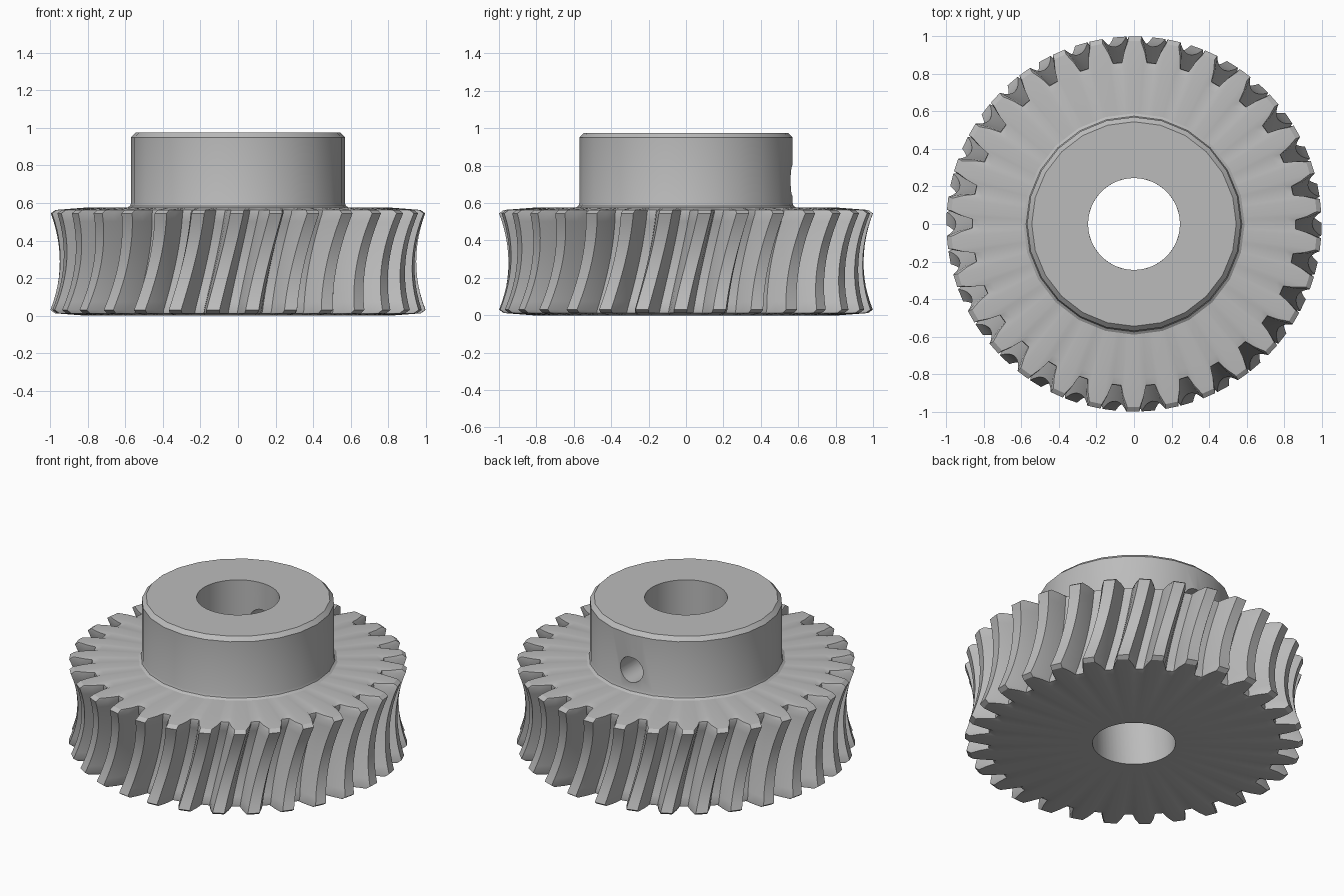
import bpy, bmesh
from math import sin, cos, pi, radians

if "Cube" in bpy.data.objects:
    bpy.data.objects.remove(bpy.data.objects["Cube"])

TEETH, HEIGHT, BORE = 30, 0.575, 0.245
PITCH = 2 * pi / TEETH
TWIST = radians(8)

steel = bpy.data.materials.new("steel grey")
steel.use_nodes = True
steel.diffuse_color = (0.5, 0.5, 0.5, 1)
steel.node_tree.nodes["Principled BSDF"].inputs["Base Color"].default_value = (0.5, 0.5, 0.5, 1)


def loft(name, rings):
    """Join rings of equal point count into a closed tube of revolution."""
    bm = bmesh.new()
    rows = [[bm.verts.new(p) for p in ring] for ring in rings]
    n = len(rows[0])
    for a, b in zip(rows, rows[1:] + rows[:1]):
        for i in range(n):
            j = (i + 1) % n
            bm.faces.new((a[i], a[j], b[j], b[i]))
    bmesh.ops.recalc_face_normals(bm, faces=bm.faces)
    mesh = bpy.data.meshes.new(name)
    bm.to_mesh(mesh)
    bm.free()
    mesh.materials.append(steel)
    obj = bpy.data.objects.new(name, mesh)
    bpy.context.collection.objects.link(obj)
    return obj


def smooth(obj, angle=30):
    bpy.ops.object.select_all(action='DESELECT')
    obj.select_set(True)
    bpy.context.view_layer.objects.active = obj
    bpy.ops.object.shade_smooth_by_angle(angle=radians(angle))


def tooth_ring(z, root, tip):
    """Outline of all teeth at one height, turned along the helix."""
    u = 2 * z / HEIGHT - 1
    turn = TWIST * (0.5 * (0.8 * u + 0.2 * sin(pi * u / 2)) - 0.5)
    mid = (root + tip) / 2
    shape = [(-4.4, root), (-3.4, mid), (-2.0, tip), (2.0, tip), (3.4, mid), (4.4, root)]
    ring = []
    for k in range(TEETH):
        for deg, r in shape:
            a = pi / 2 + k * PITCH + turn + radians(deg)
            ring.append((r * cos(a), r * sin(a), z))
    return ring


def plain_ring(z, r):
    """Circle with points in step with the tooth outline."""
    return [(r * x / (x * x + y * y) ** 0.5, r * y / (x * x + y * y) ** 0.5, z)
            for x, y, _ in tooth_ring(z, 1, 1)]


# Toothed wheel with a hollowed throat and bevelled rims
LOW, STEPS = 0.03, 12
wheel = [plain_ring(0, BORE), plain_ring(0, 0.82), tooth_ring(0.012, 0.862, 0.975)]
for s in range(STEPS + 1):
    u = 2 * s / STEPS - 1
    z = LOW + (HEIGHT - 2 * LOW) * s / STEPS
    wheel.append(tooth_ring(z, 0.825 + 0.04 * u * u, 0.95 + 0.05 * u * u))
wheel += [tooth_ring(HEIGHT - 0.012, 0.862, 0.975),
          plain_ring(HEIGHT, 0.82), plain_ring(HEIGHT, BORE)]
smooth(loft("toothed_wheel", wheel))

# Hub with a faceted outside, round bore, base fillet and top chamfer
SIDES = 24


def hub_ring(r, z, faceted=True):
    ring = []
    for i in range(2 * SIDES):
        a = pi * i / SIDES
        q = r * cos(pi / SIDES) if faceted and i % 2 else r
        ring.append((q * cos(a), q * sin(a), z))
    return ring


profile = [(0.59, HEIGHT - 0.02), (0.59, HEIGHT), (0.575, 0.585), (0.57, 0.6),
           (0.57, 0.95), (0.545, 0.975)]
hub = loft("hub", [hub_ring(BORE, HEIGHT - 0.02, False)]
           + [hub_ring(r, z) for r, z in profile]
           + [hub_ring(BORE, 0.975, False)])

# Set screw hole through the back wall of the hub
bpy.ops.mesh.primitive_cylinder_add(vertices=24, radius=0.082, depth=0.6,
                                    location=(0, 0.45, 0.72), rotation=(pi / 2, 0, 0))
cutter = bpy.context.object
cutter.name = "screw_hole_cutter"
cutter.data.materials.append(steel)
cut = hub.modifiers.new("screw_hole", 'BOOLEAN')
cut.operation, cut.solver, cut.object = 'DIFFERENCE', 'EXACT', cutter
bpy.ops.object.select_all(action='DESELECT')
hub.select_set(True)
bpy.context.view_layer.objects.active = hub
bpy.ops.object.modifier_apply(modifier=cut.name)
bpy.data.objects.remove(cutter)
smooth(hub)
